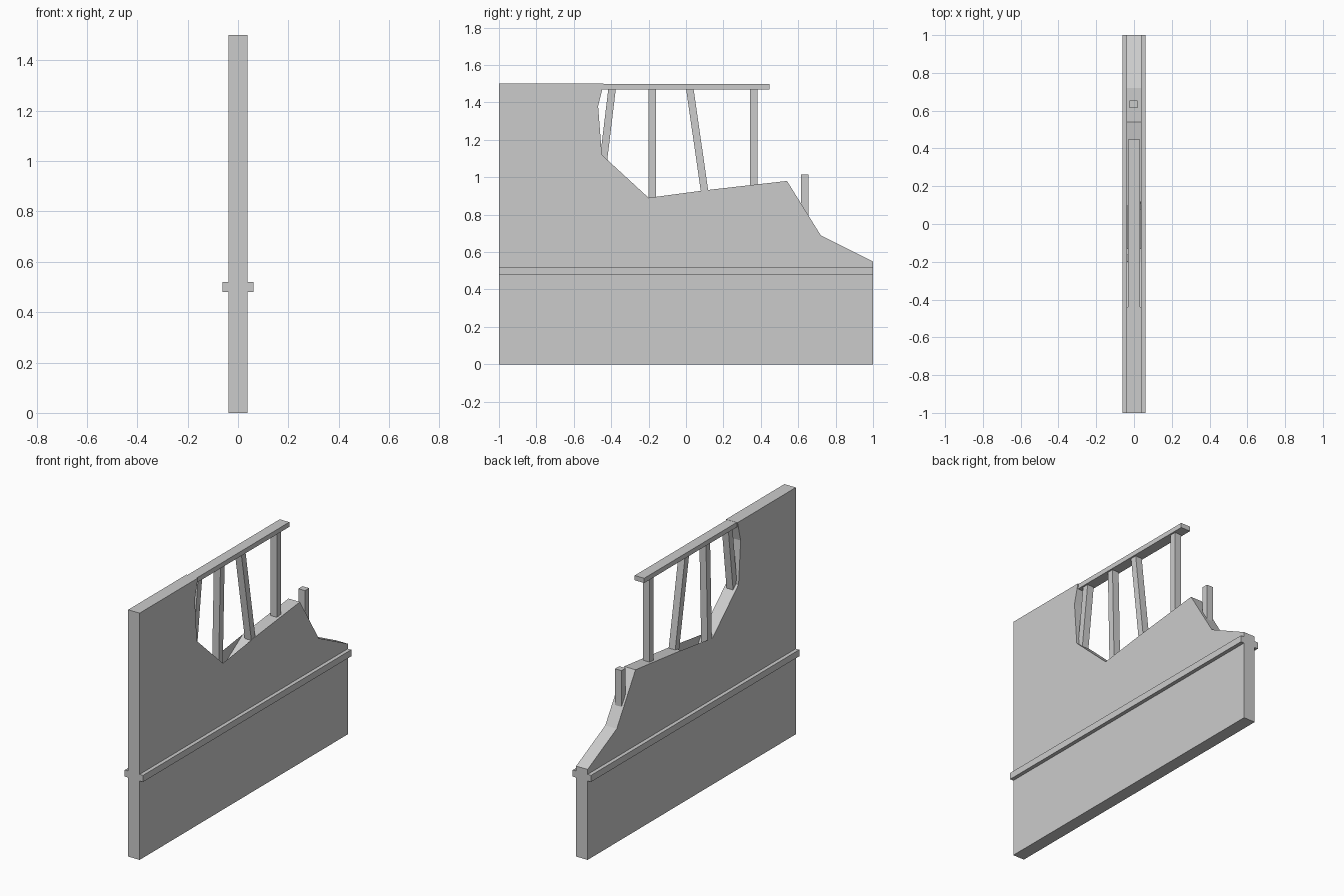
import bpy

if "Cube" in bpy.data.objects:
    bpy.data.objects.remove(bpy.data.objects["Cube"])

T = 0.0385  # half thickness of the wall


def make(name, verts, faces):
    mesh = bpy.data.meshes.new(name)
    mesh.from_pydata(verts, [], faces)
    mesh.update()
    ob = bpy.data.objects.new(name, mesh)
    bpy.context.collection.objects.link(ob)
    return ob


def slab(name, profile, half):
    """Extrude a counter-clockwise (y, z) profile symmetrically along x."""
    n = len(profile)
    verts = [(s * half, y, z) for s in (-1, 1) for y, z in profile]
    faces = [tuple(reversed(range(n))), tuple(range(n, 2 * n))]
    faces += [(i, (i + 1) % n, n + (i + 1) % n, n + i) for i in range(n)]
    return make(name, verts, faces)


def beam(name, low, high, hx, hy):
    """Upright four-sided bar between two (x, y, z) centres, ends level."""
    ring = [(-hx, -hy), (hx, -hy), (hx, hy), (-hx, hy)]
    verts = [(c[0] + dx, c[1] + dy, c[2]) for c in (low, high) for dx, dy in ring]
    faces = [(3, 2, 1, 0), (4, 5, 6, 7)]
    faces += [(i, (i + 1) % 4, 4 + (i + 1) % 4, 4 + i) for i in range(4)]
    return make(name, verts, faces)


# Broken wall panel with jagged outline
slab("broken_wall", [(-1, 0), (1, 0), (1, 0.55), (0.72, 0.69), (0.54, 0.98),
                     (0.10, 0.93), (-0.13, 0.78), (-0.20, 0.89), (-0.45, 1.12),
                     (-0.47, 1.38), (-0.44, 1.5), (-1, 1.5)], T)

# Thin inward-facing skins spanning the notch on both wall sides
notch = [(-0.20, 0.89), (-0.13, 0.78), (0.10, 0.93)]
make("notch_skins", [(s * T, y, z) for s in (-1, 1) for y, z in notch],
     [(0, 1, 2), (5, 4, 3)])

# Trim strips along both faces
for side, label in ((-1, "left"), (1, "right")):
    beam("trim_strip_" + label, (side * 0.05, 0, 0.48), (side * 0.05, 0, 0.52), 0.0115, 1.0)

# Top plate over the exposed framing
beam("top_plate", (0, 0.0, 1.47), (0, 0.0, 1.499), 0.032, 0.447)

# Exposed studs, some leaning, and the snapped stub
studs = [((0, -0.445, 1.06), (0, -0.395, 1.475)),
         ((-0.012, -0.18, 0.87), (0, -0.18, 1.475)),
         ((0.012, 0.10, 0.92), (0, 0.02, 1.475)),
         ((0, 0.362, 0.93), (0, 0.362, 1.475)),
         ((-0.003, 0.635, 0.74), (-0.003, 0.635, 1.015))]
for i, (low, high) in enumerate(studs):
    name = "snapped_stud" if i == 4 else "stud_%d" % (i + 1)
    beam(name, low, high, 0.022, 0.02)
